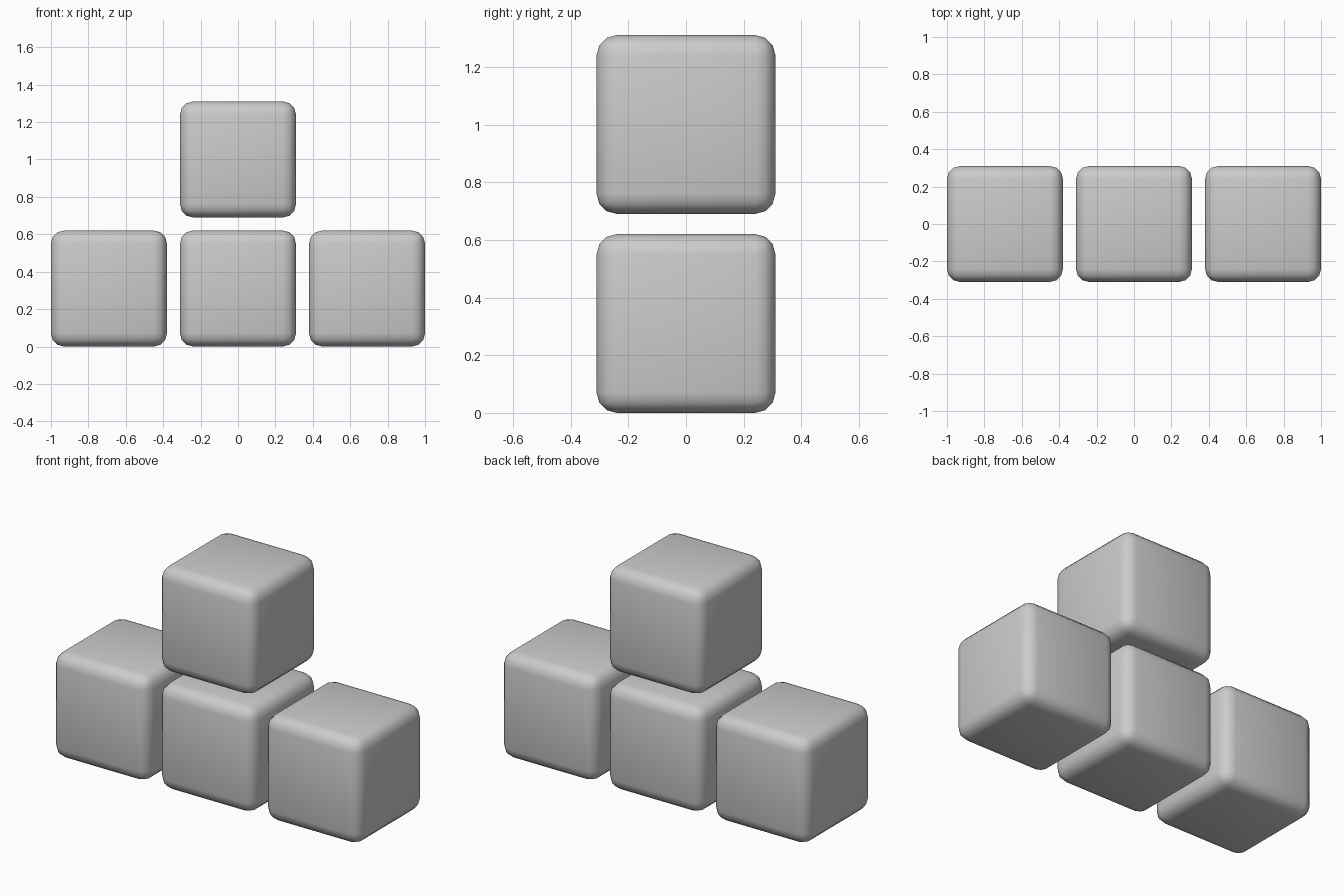
import bpy

if "Cube" in bpy.data.objects:
    bpy.data.objects.remove(bpy.data.objects["Cube"])

SIZE = 0.62    # cube edge
PITCH = 0.69   # centre-to-centre spacing


def rounded_cube(name, col, row):
    bpy.ops.mesh.primitive_cube_add(size=SIZE, location=(col * PITCH, 0, SIZE / 2 + row * PITCH))
    ob = bpy.context.object
    ob.name = name
    bevel = ob.modifiers.new("rounded_edges", 'BEVEL')
    bevel.width = 0.07
    bevel.segments = 3
    bevel.limit_method = 'NONE'
    bpy.ops.object.modifier_apply(modifier=bevel.name)
    bpy.ops.object.shade_smooth()
    return ob


# Bottom row of three cubes, one cube above the middle
for name, col, row in [("left_block", -1, 0), ("middle_block", 0, 0),
                       ("right_block", 1, 0), ("top_block", 0, 1)]:
    rounded_cube(name, col, row)
